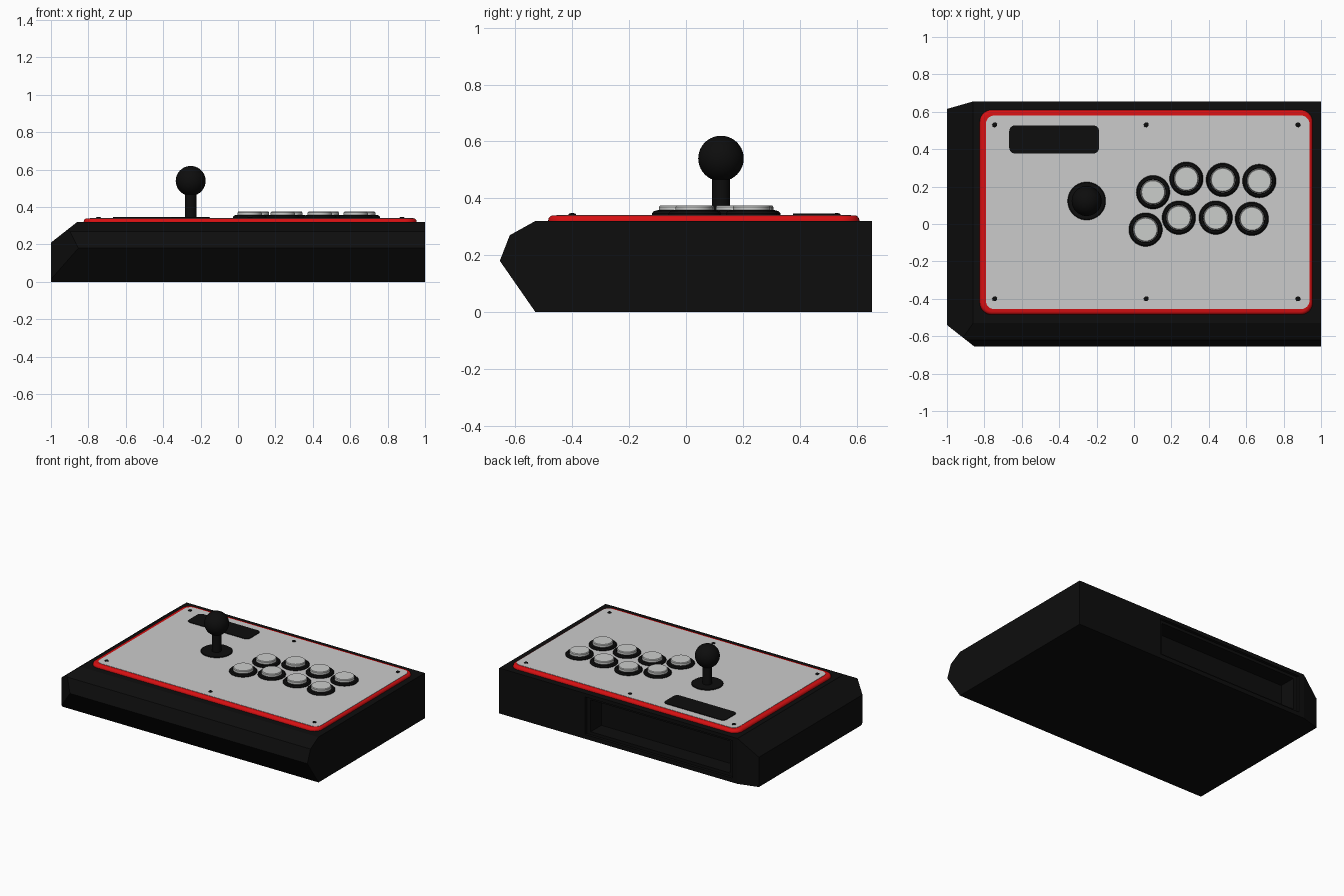
import bpy, bmesh, math
from mathutils import Vector

if "Cube" in bpy.data.objects:
    bpy.data.objects.remove(bpy.data.objects["Cube"])


def material(name, rgb):
    m = bpy.data.materials.new(name)
    m.diffuse_color = (*rgb, 1)
    m.use_nodes = True
    m.node_tree.nodes["Principled BSDF"].inputs["Base Color"].default_value = m.diffuse_color
    return m


BLACK = material("black", (0.004, 0.004, 0.004))
RED = material("red", (0.68, 0.005, 0.006))
GREY = material("light grey", (0.6, 0.6, 0.6))
CAP = material("button grey", (0.6, 0.61, 0.6))


def finish(bm, name, mat, smooth=True):
    bmesh.ops.recalc_face_normals(bm, faces=bm.faces[:])
    me = bpy.data.meshes.new(name)
    bm.to_mesh(me)
    bm.free()
    ob = bpy.data.objects.new(name, me)
    bpy.context.collection.objects.link(ob)
    me.materials.append(mat)
    if smooth:
        bpy.ops.object.select_all(action='DESELECT')
        ob.select_set(True)
        bpy.context.view_layer.objects.active = ob
        bpy.ops.object.shade_smooth_by_angle(angle=math.radians(35))
    return ob


def extrude_outline(bm, points, vec):
    face = bm.faces.new([bm.verts.new(p) for p in points])
    ext = bmesh.ops.extrude_face_region(bm, geom=[face])
    moved = [g for g in ext["geom"] if isinstance(g, bmesh.types.BMVert)]
    bmesh.ops.translate(bm, verts=moved, vec=vec)


def rounded_plate(name, x0, x1, y0, y1, z0, z1, r, mat, edge=0.0):
    """Plate with round corners; edge rounds the upper rim."""
    def outline(inset, z):
        pts, rr = [], r - inset
        corners = [(x1 - r, y1 - r), (x0 + r, y1 - r), (x0 + r, y0 + r), (x1 - r, y0 + r)]
        for k, (cx, cy) in enumerate(corners):
            for i in range(9):
                a = math.pi / 2 * (k + i / 8)
                pts.append((cx + rr * math.cos(a), cy + rr * math.sin(a), z))
        return pts
    levels = [(0, z0)]
    if edge:
        levels += [(edge * (1 - math.cos(a)), z1 - edge + edge * math.sin(a))
                   for a in (math.pi / 8 * i for i in range(5))]
    else:
        levels.append((0, z1))
    bm = bmesh.new()
    rings = [[bm.verts.new(p) for p in outline(i, z)] for i, z in levels]
    for a, b in zip(rings, rings[1:]):
        for i in range(len(a)):
            j = (i + 1) % len(a)
            bm.faces.new((a[i], a[j], b[j], b[i]))
    bm.faces.new(rings[0])
    bm.faces.new(rings[-1])
    return finish(bm, name, mat)


def lathe(name, x, y, profile, mat, steps=40):
    """Revolve (radius, z) points around a vertical axis."""
    bm = bmesh.new()
    vs = [bm.verts.new((r, 0, z)) for r, z in profile]
    es = [bm.edges.new(p) for p in zip(vs, vs[1:])]
    bmesh.ops.spin(bm, geom=vs + es, cent=(0, 0, 0), axis=(0, 0, 1),
                   angle=2 * math.pi, steps=steps)
    bmesh.ops.remove_doubles(bm, verts=bm.verts[:], dist=0.0002)
    ob = finish(bm, name, mat)
    ob.location = (x, y, 0)
    return ob


# Case: side profile along x, then the left end trimmed by three planes
bm = bmesh.new()
side = [(-0.53, 0), (0.655, 0), (0.655, 0.32), (-0.53, 0.32), (-0.62, 0.27), (-0.655, 0.18)]
extrude_outline(bm, [(-1, y, z) for y, z in side], (2, 0, 0))
for point, normal in [((-1, 0, 0.21), (-0.11, 0, 0.14)),
                      ((-1, 0.615, 0), (-0.04, 0.14, 0)),
                      ((-1, -0.54, 0), (-0.11, -0.14, 0))]:
    cut = bmesh.ops.bisect_plane(bm, geom=bm.verts[:] + bm.edges[:] + bm.faces[:],
                                 plane_co=Vector(point), plane_no=Vector(normal),
                                 clear_outer=True)
    rim = [g for g in cut["geom_cut"] if isinstance(g, bmesh.types.BMEdge)]
    bmesh.ops.holes_fill(bm, edges=rim, sides=0)
case = finish(bm, "case", BLACK, smooth=False)

# Rear storage compartment: shallow door frame with a deeper recess inside
for n, (x0, x1, depth, z0, z1) in enumerate([(-0.82, 0.33, 0.02, 0.03, 0.295),
                                             (-0.79, 0.30, 0.14, 0.05, 0.275)]):
    bm = bmesh.new()
    extrude_outline(bm, [(x0, 0.655 - depth, z0), (x1, 0.655 - depth, z0),
                         (x1, 0.655 - depth, z1), (x0, 0.655 - depth, z1)], (0, depth + 0.1, 0))
    cutter = finish(bm, f"compartment_cutter_{n}", BLACK, smooth=False)
    cutter.hide_render = True
    cutter.hide_set(True)
    mod = case.modifiers.new("compartment", 'BOOLEAN')
    mod.operation = 'DIFFERENCE'
    mod.solver = 'EXACT'
    mod.object = cutter

# Top panel
rounded_plate("panel_rim", -0.825, 0.955, -0.485, 0.61, 0.315, 0.34, 0.065, RED, 0.018)
rounded_plate("panel_plate", -0.792, 0.938, -0.455, 0.58, 0.33, 0.342, 0.045, GREY)
rounded_plate("control_strip", -0.667, -0.187, 0.377, 0.527, 0.335, 0.346, 0.03, BLACK)

# Panel screws
for x in (-0.745, 0.065, 0.877):
    for y in (-0.4, 0.53):
        lathe("screw", x, y, [(0.013, 0.335), (0.013, 0.344), (0.009, 0.347), (0, 0.348)], BLACK, 16)

# Joystick
SX, SY = -0.253, 0.123
lathe("stick_washer", SX, SY, [(0.102, 0.335), (0.102, 0.344), (0.098, 0.347), (0, 0.347)], BLACK)
lathe("stick_shaft", SX, SY, [(0.031, 0.34), (0.031, 0.5)], BLACK, 24)
lathe("stick_ball", SX, SY, [(0.08 * math.sin(math.pi * i / 20), 0.54 - 0.08 * math.cos(math.pi * i / 20))
                             for i in range(21)], BLACK)

# Eight buttons: black collar and grey plunger
buttons = [(0.102, 0.17), (0.28, 0.242), (0.475, 0.236), (0.67, 0.23),
           (0.062, -0.03), (0.24, 0.034), (0.437, 0.034), (0.63, 0.028)]
for x, y in buttons:
    lathe("button_collar", x, y, [(0.09, 0.335), (0.09, 0.347), (0.083, 0.355),
                                  (0.07, 0.358), (0.067, 0.356), (0.067, 0.34)], BLACK)
    lathe("button_plunger", x, y, [(0.065, 0.34), (0.065, 0.37), (0.061, 0.375), (0, 0.375)], CAP)
